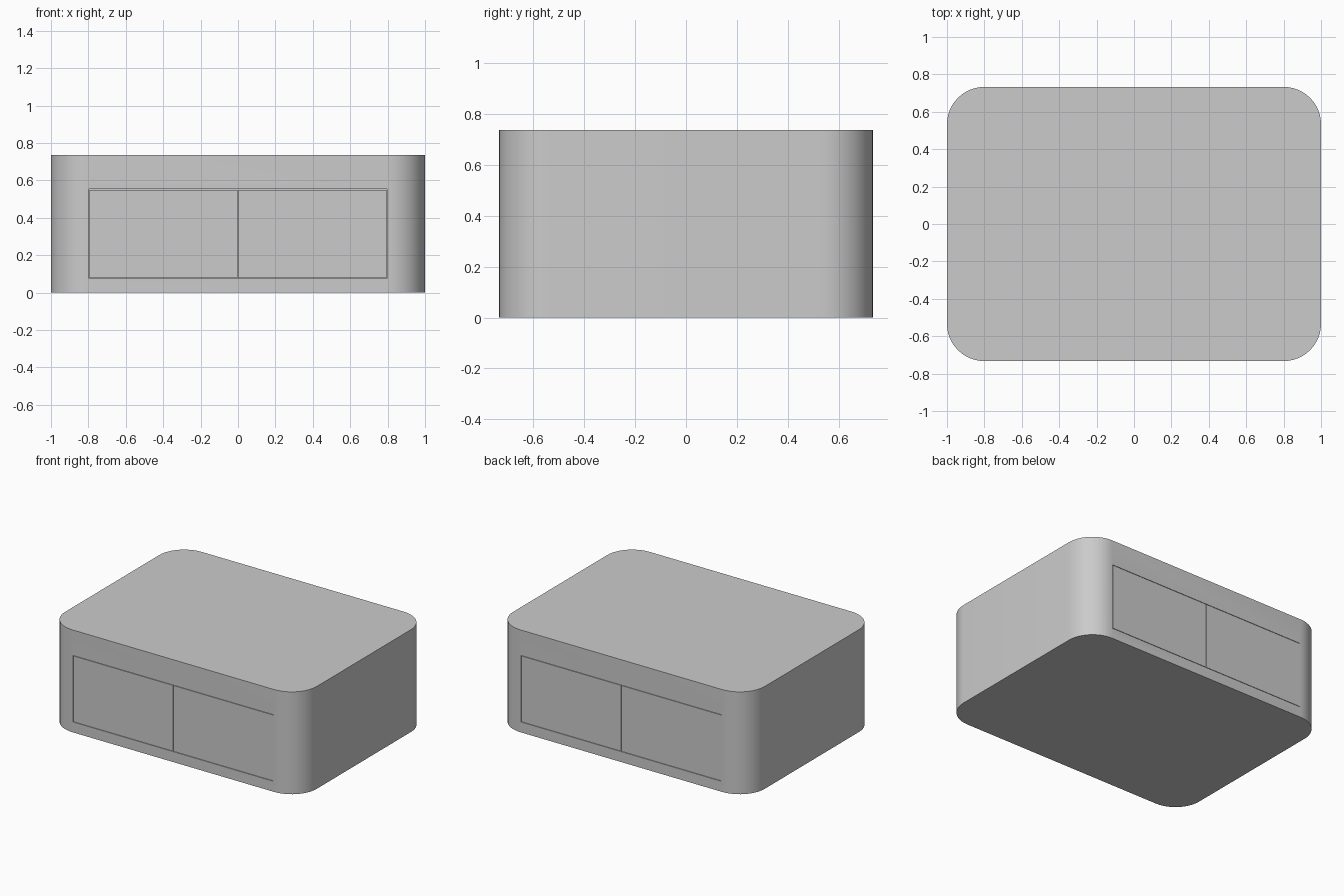
import bpy, bmesh
from math import pi, sin, cos, radians

if "Cube" in bpy.data.objects:
    bpy.data.objects.remove(bpy.data.objects["Cube"])

HALF_X, HALF_Y, RADIUS, STEPS = 1.0, 0.733, 0.2, 12
DOOR_X, DOOR_Z0, DOOR_Z1 = 0.797, 0.075, 0.553
GAP, DEPTH = 0.003, 0.03


def finish(bm, name):
    bmesh.ops.recalc_face_normals(bm, faces=bm.faces)
    mesh = bpy.data.meshes.new(name)
    bm.to_mesh(mesh)
    bm.free()
    obj = bpy.data.objects.new(name, mesh)
    bpy.context.collection.objects.link(obj)
    return obj


def rounded_slab(name, z0, z1):
    bm = bmesh.new()
    ring = []
    for i, (sx, sy) in enumerate([(1, 1), (-1, 1), (-1, -1), (1, -1)]):
        for k in range(STEPS + 1):
            a = (i + k / STEPS) * pi / 2
            ring.append(bm.verts.new((sx * (HALF_X - RADIUS) + RADIUS * cos(a),
                                      sy * (HALF_Y - RADIUS) + RADIUS * sin(a), z0)))
    face = bm.faces.new(ring)
    ext = bmesh.ops.extrude_face_region(bm, geom=[face], use_keep_orig=True)
    top = [v for v in ext["geom"] if isinstance(v, bmesh.types.BMVert)]
    bmesh.ops.translate(bm, verts=top, vec=(0, 0, z1 - z0))
    return finish(bm, name)


def box(name, x0, x1, y0, y1, z0, z1):
    bm = bmesh.new()
    for v in bmesh.ops.create_cube(bm, size=1)["verts"]:
        v.co.x = x0 if v.co.x < 0 else x1
        v.co.y = y0 if v.co.y < 0 else y1
        v.co.z = z0 if v.co.z < 0 else z1
    return finish(bm, name)


# Base, body and top share one rounded outline
slabs = [rounded_slab("base", 0, 0.04),
         rounded_slab("body", 0.04, 0.70),
         rounded_slab("top", 0.70, 0.735)]
body = slabs[1]

# Flush pairs of doors set into shallow pockets, front and back
for side, s in (("front", -1), ("back", 1)):
    inner, outer = s * (HALF_Y - DEPTH), s * HALF_Y
    y0, y1 = sorted((inner, outer + s * 0.1))
    cutter = box(side + "_pocket_cutter", -DOOR_X, DOOR_X, y0, y1, DOOR_Z0, DOOR_Z1)
    cutter.hide_render = True
    cutter.hide_set(True)
    mod = body.modifiers.new(side + "_pocket", "BOOLEAN")
    mod.operation, mod.solver, mod.object = "DIFFERENCE", "EXACT", cutter
    y0, y1 = sorted((inner, outer))
    for label, x0, x1 in (("left", -DOOR_X + GAP, -GAP / 2),
                          ("right", GAP / 2, DOOR_X - GAP)):
        box(f"{side}_{label}_door", x0, x1, y0, y1, DOOR_Z0 + GAP, DOOR_Z1 - GAP)

# Smooth rounded corners, crisp rims
for obj in slabs:
    bpy.ops.object.select_all(action="DESELECT")
    obj.select_set(True)
    bpy.context.view_layer.objects.active = obj
    bpy.ops.object.shade_smooth_by_angle(angle=radians(30))
